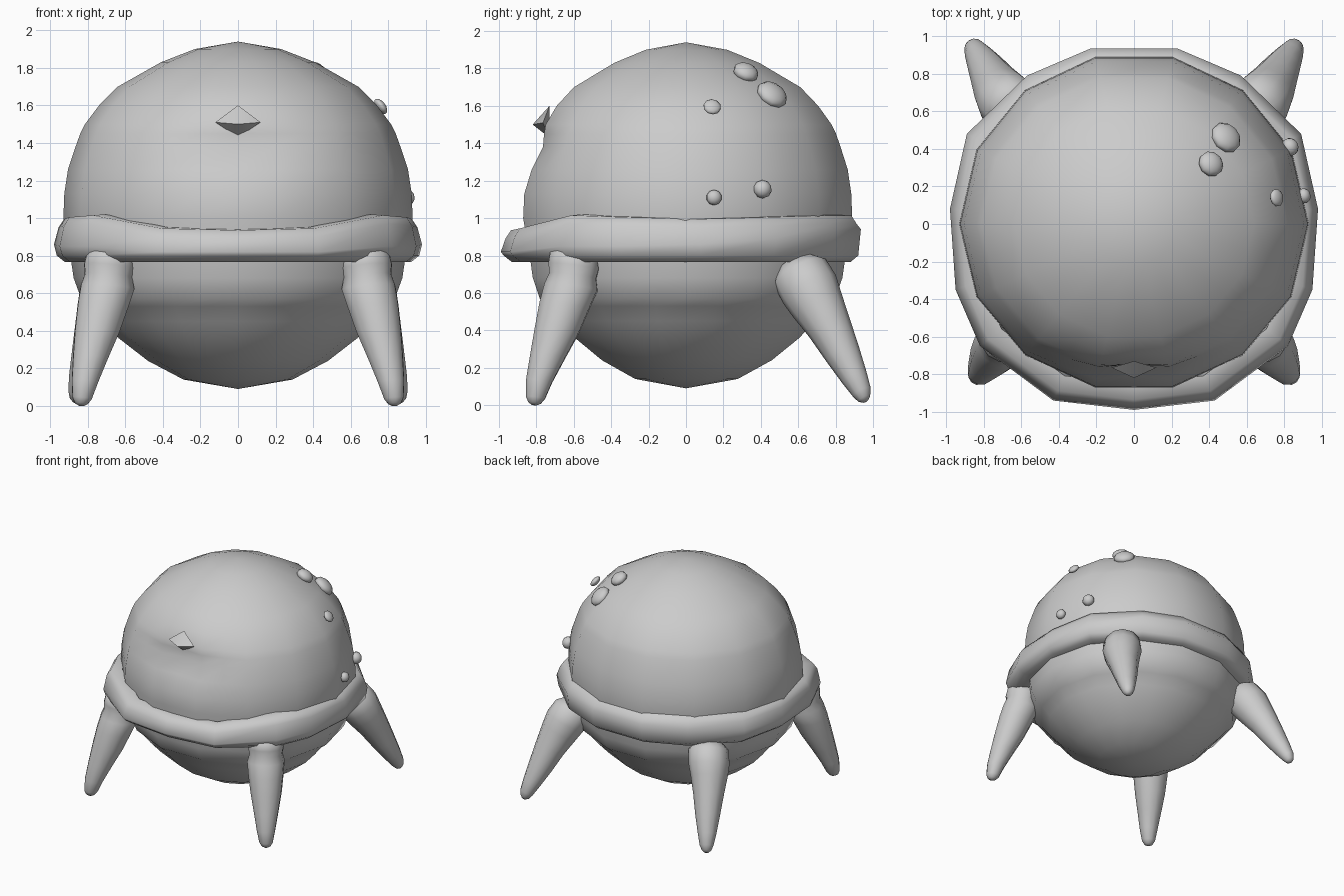
import bpy, math
from math import sin, cos, pi, exp
from mathutils import Vector

if "Cube" in bpy.data.objects:
    bpy.data.objects.remove(bpy.data.objects["Cube"])


def make(name, verts, faces, angle=60):
    me = bpy.data.meshes.new(name)
    me.from_pydata([tuple(v) for v in verts], [], faces)
    ob = bpy.data.objects.new(name, me)
    bpy.context.collection.objects.link(ob)
    bpy.ops.object.select_all(action='DESELECT')
    bpy.context.view_layer.objects.active = ob
    ob.select_set(True)
    bpy.ops.object.mode_set(mode='EDIT')
    bpy.ops.mesh.select_all(action='SELECT')
    bpy.ops.mesh.normals_make_consistent(inside=False)
    bpy.ops.object.mode_set(mode='OBJECT')
    bpy.ops.object.shade_smooth_by_angle(angle=math.radians(angle))
    return ob


def bridge(rows, n):
    return [(r * n + i, r * n + (i + 1) % n, (r + 1) * n + (i + 1) % n, (r + 1) * n + i)
            for r in range(rows - 1) for i in range(n)]


# Round body: lathe with a dented, slightly flattened face and a band below the rim
profile = [(.14, .29), (.24, .48), (.36, .635), (.45, .72), (.53, .785), (.57, .835),
           (.68, .875), (.78, .89), (1.0, .93), (1.13, .925), (1.26, .905), (1.38, .865),
           (1.45, .84), (1.5, .815), (1.6, .74), (1.7, .64), (1.83, .41), (1.9, .23)]
N = 28
verts = []
for z, r in profile:
    for i in range(N):
        a = pi / 2 + 2 * pi * (i + .5) / N * 1 - pi / N
        rr = r * (cos(pi / 14) if i % 2 == 0 else 1)
        x, y = rr * cos(a), rr * sin(a)
        y *= .98 if y > 0 else .96
        if y < 0:
            y += .07 * exp(-(x / .3) ** 2 - ((z - 1.36) / .12) ** 2)
        verts.append((x, y, z))
faces = bridge(len(profile), N)
b, t = len(verts), len(verts) + 1
verts += [(0, 0, .09), (0, 0, 1.94)]
last = (len(profile) - 1) * N
for i in range(N):
    faces += [(i, b, (i + 1) % N), (last + i, last + (i + 1) % N, t)]
make("body", verts, faces)

# Small brow point above the face dent
make("brow_point", [(-.12, -.765, 1.51), (.12, -.765, 1.51), (0, -.82, 1.5),
                    (0, -.73, 1.6), (0, -.73, 1.43)],
     [(0, 2, 3), (2, 1, 3), (0, 4, 2), (2, 4, 1), (0, 3, 4), (1, 4, 3)])

# Rim: x, y, top height, height of the outer ridge
half = [(.23, .935, 1.02, .94), (.57, .79, 1.02, .93), (.89, .48, 1.01, .89),
        (.98, .08, 1.0, .86), (.95, -.35, 1.01, .85), (.82, -.65, 1.02, .85),
        (.43, -.94, .95, .82)]
ring = half + [(0, -.99, .94, .82)] + [(-x, y, zt, zp) for x, y, zt, zp in reversed(half)]
verts = []
for x, y, zt, zp in ring:
    for f, z in [(.86, zt), (.945, zt - .005), (.975, zt - .05), (1, zp),
                 (.985, .80), (.94, .765), (.84, .765)]:
        verts.append((x * f, y * f, z))
n, m = 7, len(ring)
faces = [(r * n + i, r * n + (i + 1) % n, (r + 1) % m * n + (i + 1) % n, (r + 1) % m * n + i)
         for r in range(m) for i in range(n)]
make("rim", verts, faces)


# Legs: tapered tubes, each ring is centre, radius; mirrored left and right
def leg(name, path, side, tilt):
    n = 12
    axis = Vector(path[-1][0]) - Vector(path[0][0])
    up = Vector((0, 0, -1)).lerp(axis.normalized(), tilt)
    q = Vector((0, 0, 1)).rotation_difference(up)
    verts = []
    for c, r in path:
        for i in range(n):
            a = 2 * pi * i / n
            p = Vector(c) + q @ Vector((r * cos(a), r * sin(a), 0))
            verts.append((p.x * side, p.y, p.z))
    faces = bridge(len(path), n)
    faces += [tuple(range(n)), tuple(range(len(verts) - n, len(verts)))]
    make(name, verts, faces)


front = [((.68, -.60, .83), .09), ((.68, -.60, .80), .13), ((.685, -.60, .74), .14),
         ((.69, -.605, .69), .13), ((.695, -.615, .63), .147), ((.72, -.65, .53), .138),
         ((.75, -.69, .40), .122), ((.785, -.74, .26), .096), ((.815, -.785, .13), .072),
         ((.83, -.805, .04), .053), ((.835, -.81, .012), .035), ((.835, -.812, 0), .012)]
back = [((.62, .58, .76), .10), ((.64, .61, .71), .155), ((.68, .66, .62), .16),
        ((.71, .70, .54), .145), ((.75, .765, .42), .12), ((.79, .835, .28), .097),
        ((.83, .90, .15), .072), ((.853, .94, .07), .053), ((.862, .953, .035), .036),
        ((.867, .96, .02), .014)]
for side, word in ((1, "right"), (-1, "left")):
    leg("front_leg_" + word, front, side, .5)
    leg("back_leg_" + word, back, side, 1)

# Warts on the right side of the dome: centre, radius, thickness
for k, (c, r, h) in enumerate([((.41, .32, 1.78), .07, .045), ((.49, .46, 1.66), .088, .05),
                               ((.76, .14, 1.595), .048, .025), ((.905, .15, 1.11), .042, .035),
                               ((.83, .41, 1.155), .05, .045)]):
    bpy.ops.mesh.primitive_uv_sphere_add(segments=10, ring_count=7, radius=1, location=c)
    ob = bpy.context.object
    ob.name = "wart_%d" % (k + 1)
    ob.scale = (r, r, h)
    ob.rotation_euler = (Vector(c) - Vector((0, 0, 1.01))).to_track_quat('Z', 'Y').to_euler()
    bpy.ops.object.shade_smooth_by_angle(angle=math.radians(60))
